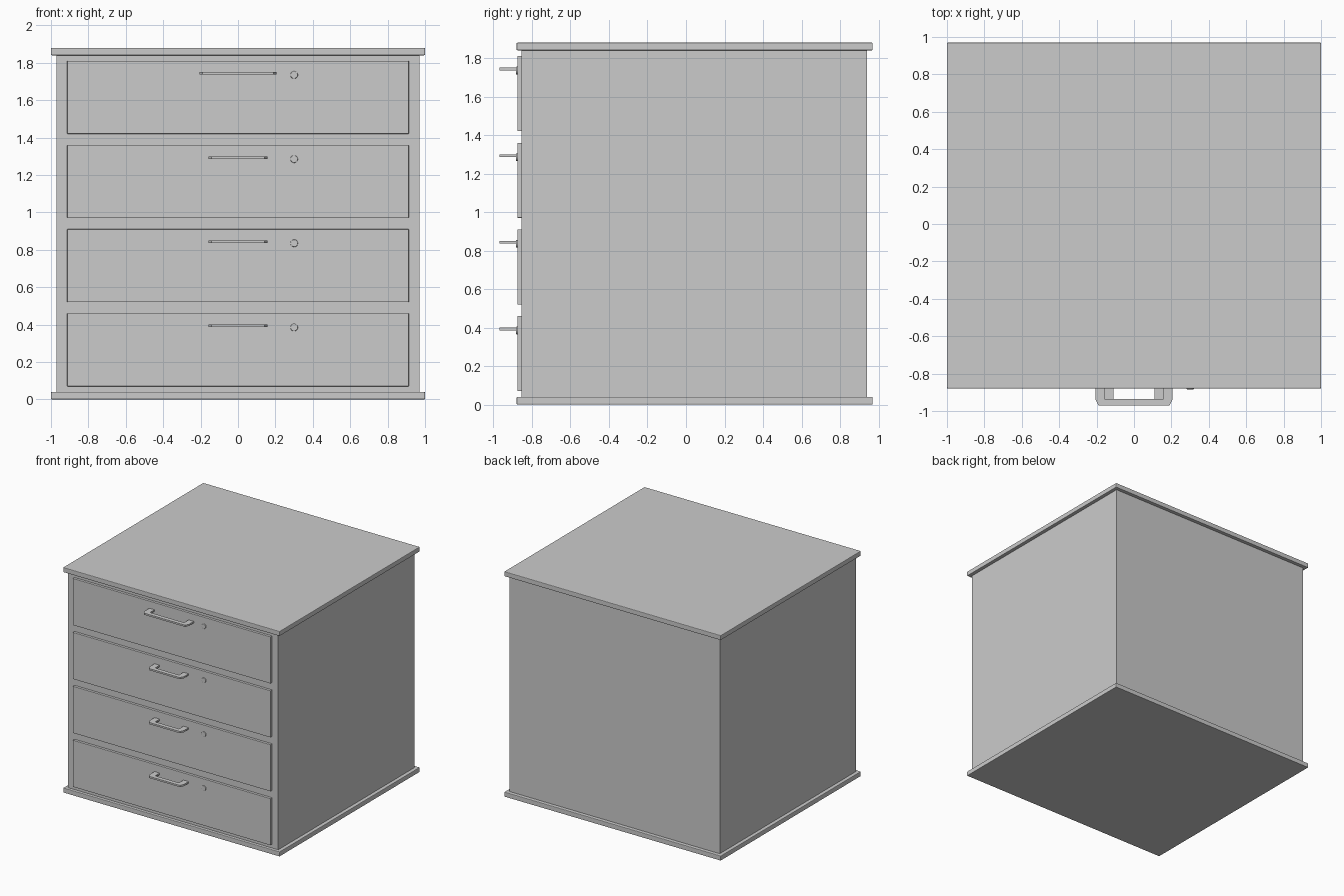
import bpy, bmesh
from math import radians
from mathutils import Matrix

if "Cube" in bpy.data.objects:
    bpy.data.objects.remove(bpy.data.objects["Cube"])


def finish(name, bm, bevel=0.0):
    bmesh.ops.recalc_face_normals(bm, faces=bm.faces)
    me = bpy.data.meshes.new(name)
    bm.to_mesh(me)
    bm.free()
    ob = bpy.data.objects.new(name, me)
    bpy.context.collection.objects.link(ob)
    if bevel:
        m = ob.modifiers.new("bevel", 'BEVEL')
        m.width = bevel
        m.segments = 2
    return ob


def box(name, x, y, z, bevel=0.0):
    bm = bmesh.new()
    size = Matrix.Diagonal((x[1] - x[0], y[1] - y[0], z[1] - z[0], 1))
    mid = Matrix.Translation((sum(x) / 2, sum(y) / 2, sum(z) / 2))
    bmesh.ops.create_cube(bm, size=1, matrix=mid @ size)
    return finish(name, bm, bevel)


def handle(name, half, z):
    # U-shaped bar with chamfered outer corners, extruded vertically
    back, front, t, c, h = -0.872, -0.97, 0.047, 0.015, 0.014
    right = [(half - t, back), (half, back), (half, front + 0.03),
             (half - c, front)]
    inner = (half - t, front + 0.035)
    pts = [inner] + right + [(-x, y) for x, y in reversed(right)] + [(-inner[0], inner[1])]
    bm = bmesh.new()
    face = bm.faces.new([bm.verts.new((x, y, z - h / 2)) for x, y in pts])
    ext = bmesh.ops.extrude_face_region(bm, geom=[face])
    verts = [v for v in ext["geom"] if isinstance(v, bmesh.types.BMVert)]
    bmesh.ops.translate(bm, verts=verts, vec=(0, 0, h))
    return finish(name, bm)


def lock(name, z):
    # shallow round lock face
    bm = bmesh.new()
    mat = (Matrix.Translation((0.30, -0.875, z)) @ Matrix.Rotation(radians(90), 4, 'X'))
    bmesh.ops.create_cone(bm, cap_ends=True, segments=32, radius1=0.02,
                          radius2=0.02, depth=0.018, matrix=mat)
    ob = finish(name, bm, 0.004)
    for p in ob.data.polygons:
        p.use_smooth = len(p.vertices) == 4
    return ob


# Carcass with overhanging base and top boards
box("cabinet_body", (-0.97, 0.97), (-0.855, 0.94), (0.04, 1.84))
box("base_board", (-1, 1), (-0.88, 0.97), (0, 0.04), 0.005)
box("top_board", (-1, 1), (-0.88, 0.97), (1.84, 1.88), 0.005)

# Four drawers, the top one with a wider handle
for i in range(4):
    z = 0.07 + 0.45 * i
    box(f"drawer_front_{i + 1}", (-0.913, 0.913), (-0.876, -0.85), (z, z + 0.39), 0.002)
    handle(f"drawer_handle_{i + 1}", 0.205 if i == 3 else 0.157, z + 0.323)
    lock(f"drawer_lock_{i + 1}", z + 0.315)
